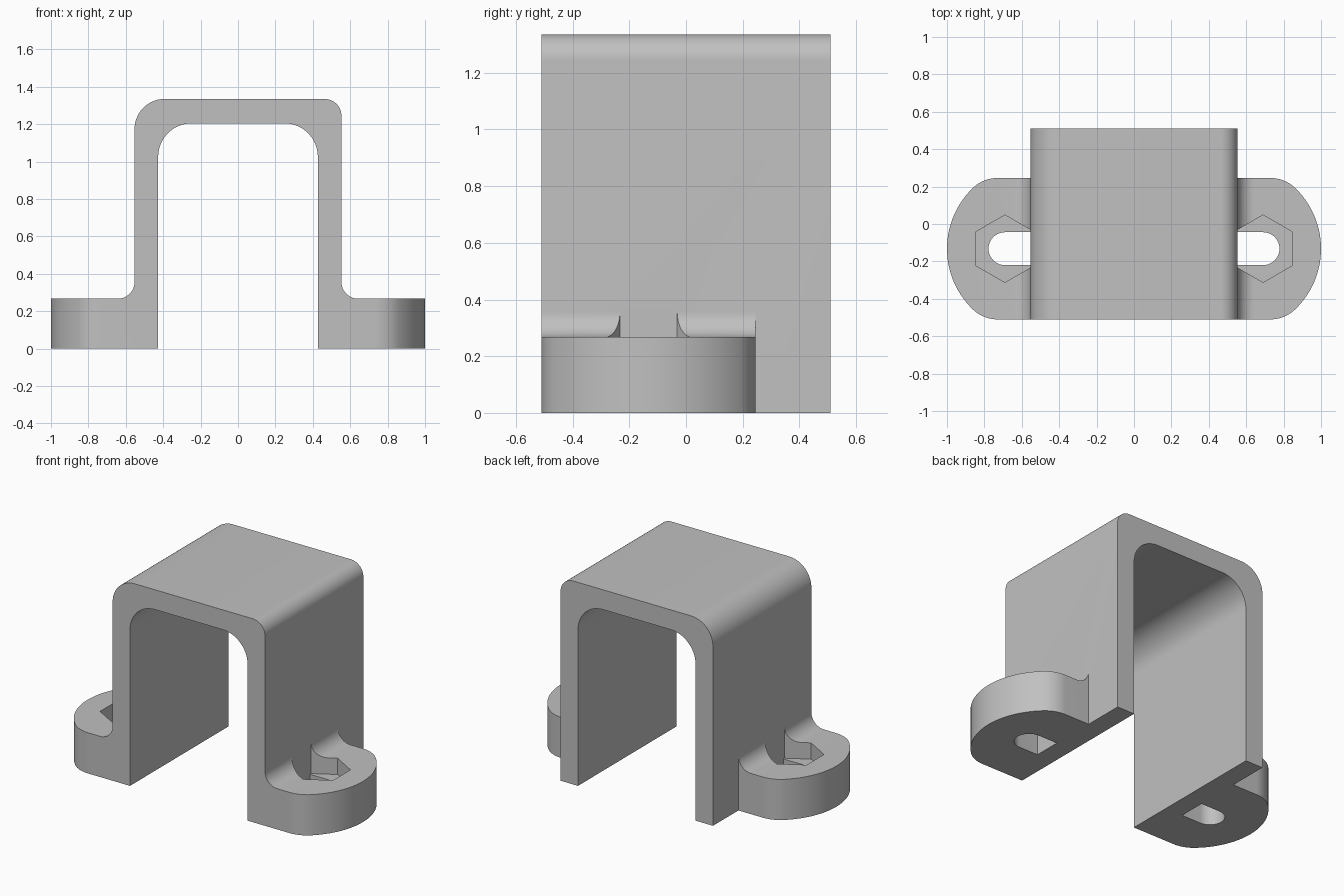
import bpy, bmesh, math
from mathutils import Vector

cube = bpy.data.objects.get("Cube")
if cube:
    bpy.data.objects.remove(cube, do_unlink=True)

grey = bpy.data.materials.new("plain_grey")
grey.use_nodes = True
colour = (0.53, 0.53, 0.53, 1)
grey.diffuse_color = colour
grey.node_tree.nodes["Principled BSDF"].inputs["Base Color"].default_value = colour

FRONT, BACK = -0.51, 0.51
WALL, INNER, TOP, CEILING = 0.553, 0.427, 1.335, 1.205
TAB_TOP, TAB_MID, TAB_HALF, FILLET = 0.267, -0.132, 0.378, 0.09
POCKET_FLOOR, BOLT_X = 0.16, 0.69


def arc(cx, cy, r, start, end, n=14):
    """Points on an arc, angles in degrees."""
    angles = [math.radians(start + (end - start) * i / n) for i in range(n + 1)]
    return [(cx + r * math.cos(a), cy + r * math.sin(a)) for a in angles]


def prism(name, points, low, high, axis):
    """Extrude a closed profile along y (points are x, z) or z (points are x, y)."""
    def place(p, d):
        return Vector((p[0], d, p[1])) if axis == "y" else Vector((p[0], p[1], d))
    bm = bmesh.new()
    face = bm.faces.new([bm.verts.new(place(p, low)) for p in points])
    result = bmesh.ops.extrude_face_region(bm, geom=[face])
    verts = [v for v in result["geom"] if isinstance(v, bmesh.types.BMVert)]
    bmesh.ops.translate(bm, verts=verts, vec=place((0, 0), high - low))
    bmesh.ops.recalc_face_normals(bm, faces=bm.faces)
    mesh = bpy.data.meshes.new(name)
    bm.to_mesh(mesh)
    bm.free()
    mesh.materials.append(grey)
    obj = bpy.data.objects.new(name, mesh)
    bpy.context.collection.objects.link(obj)
    return obj


def combine(target, other, operation):
    """Apply a boolean and discard the other object."""
    mod = target.modifiers.new("combine", "BOOLEAN")
    mod.object, mod.operation, mod.solver = other, operation, "EXACT"
    bpy.context.view_layer.objects.active = target
    bpy.ops.object.modifier_apply(modifier=mod.name)
    bpy.data.objects.remove(other, do_unlink=True)


def mirrored(points, side):
    return [(x * side, y) for x, y in points]


# Arch: one wide and one tight outer corner, equal inner corners
wide, tight, inside = 0.16, 0.09, 0.18
arch_profile = (
    [(INNER, 0), (WALL, 0)]
    + arc(WALL - tight, TOP - tight, tight, 0, 90)
    + arc(wide - WALL, TOP - wide, wide, 90, 180)
    + [(-WALL, 0), (-INNER, 0)]
    + arc(inside - INNER, CEILING - inside, inside, 180, 90)
    + arc(INNER - inside, CEILING - inside, inside, 90, 0))
bracket = prism("bracket", arch_profile, FRONT, BACK, "y")

# Tab outline: a large end arc blended into the straight sides
end_r, blend_r, root = 0.45, 0.19, 0.49
blend_y = TAB_HALF - blend_r
blend_x = math.sqrt((end_r - blend_r) ** 2 - blend_y ** 2)
turn = math.degrees(math.atan2(blend_y, blend_x))
end_x = 1 - end_r
outline = (
    [(root, TAB_MID - TAB_HALF)]
    + arc(end_x + blend_x, TAB_MID - blend_y, blend_r, -90, -turn)
    + arc(end_x, TAB_MID, end_r, -turn, turn, 28)[1:-1]
    + arc(end_x + blend_x, TAB_MID + blend_y, blend_r, turn, 90)
    + [(root, TAB_MID + TAB_HALF)])

# Tab side profile with the fillet against the wall
tab_profile = (
    [(root, 0), (1.1, 0), (1.1, TAB_TOP)]
    + arc(WALL + FILLET, TAB_TOP + FILLET, FILLET, 270, 180)
    + [(root, TAB_TOP + FILLET)])

# Bolt slot and hexagonal nut pocket, both stopping at the wall
slot = ([(WALL, TAB_MID - 0.088)] + arc(BOLT_X, TAB_MID, 0.088, -90, 90, 20)
        + [(WALL, TAB_MID + 0.088)])
hex_r = 0.18
hex_points = arc(BOLT_X, TAB_MID, hex_r, -90, 90, 3)
cut_y = hex_r - (BOLT_X - WALL) * math.tan(math.radians(30))
pocket = [(WALL, TAB_MID - cut_y)] + hex_points + [(WALL, TAB_MID + cut_y)]

for side, label in ((1, "left"), (-1, "right")):
    tab = prism(label + "_tab", mirrored(tab_profile, side), FRONT, TAB_MID + TAB_HALF, "y")
    combine(tab, prism("outline_cutter", mirrored(outline, side), -0.1, 0.6, "z"), "INTERSECT")
    combine(tab, prism("slot_cutter", mirrored(slot, side), -0.1, 0.6, "z"), "DIFFERENCE")
    combine(tab, prism("pocket_cutter", mirrored(pocket, side), POCKET_FLOOR, 0.6, "z"), "DIFFERENCE")
    combine(bracket, tab, "UNION")

# Smooth the rounded faces and keep the hard edges
bpy.ops.object.select_all(action="DESELECT")
bracket.select_set(True)
bpy.context.view_layer.objects.active = bracket
bpy.ops.object.shade_smooth_by_angle(angle=math.radians(25))
